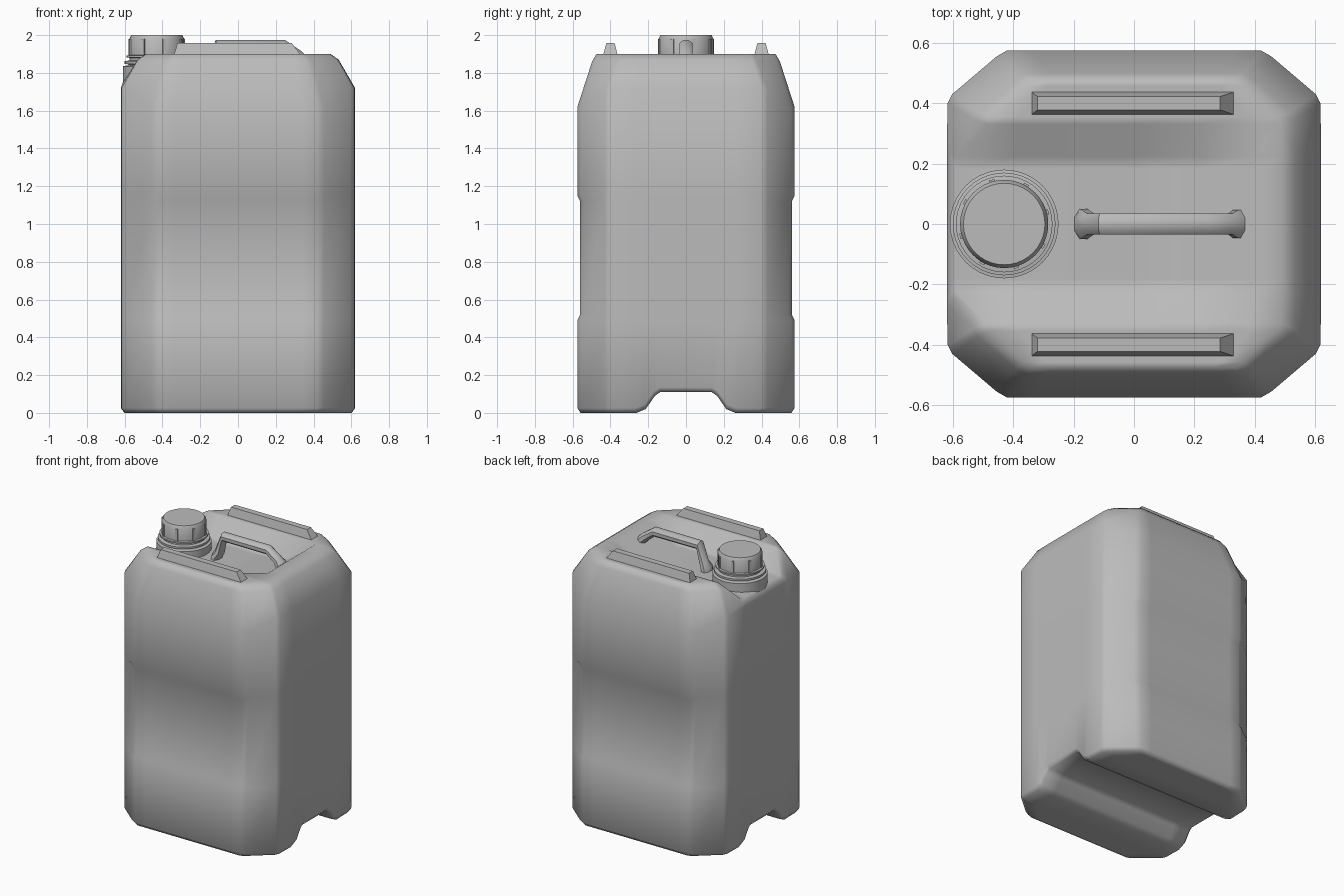
import bpy, bmesh, math
from mathutils import Vector

if "Cube" in bpy.data.objects:
    bpy.data.objects.remove(bpy.data.objects["Cube"])

grey = bpy.data.materials.new("grey_plastic")
grey.use_nodes = True
grey.diffuse_color = (0.5, 0.5, 0.5, 1)
grey.node_tree.nodes["Principled BSDF"].inputs["Base Color"].default_value = (0.5, 0.5, 0.5, 1)


def finish(bm, name, angle=None):
    """Turn a bmesh into a shaded object; no angle means smooth everywhere."""
    bmesh.ops.recalc_face_normals(bm, faces=bm.faces)
    mesh = bpy.data.meshes.new(name)
    bm.to_mesh(mesh)
    bm.free()
    mesh.materials.append(grey)
    obj = bpy.data.objects.new(name, mesh)
    bpy.context.collection.objects.link(obj)
    bpy.ops.object.select_all(action="DESELECT")
    obj.select_set(True)
    bpy.context.view_layer.objects.active = obj
    if angle is None:
        bpy.ops.object.shade_smooth()
    else:
        bpy.ops.object.shade_smooth_by_angle(angle=math.radians(angle))
    return obj


def skin(bm, rings, caps=True):
    """Join rings of equal length with quads."""
    n = len(rings[0])
    for a, b in zip(rings, rings[1:]):
        for k in range(n):
            m = (k + 1) % n
            bm.faces.new((a[k], a[m], b[m], b[k]))
    if caps:
        bm.faces.new(rings[0])
        bm.faces.new(rings[-1])


# Body: stacked chamfered outlines, closed by a grid at the top and bottom
half = [(.14, .62), (.17, .62), (.22, .62), (.27, .62),
        (.4, .617), (.43, .602), (.555, .455), (.575, .42)]
rows = [(-y, x) for y, x in reversed(half)] + half
cols = [-1, -.8, -.4, 0, .45, .8, 1]
NR, NC = len(rows), len(cols)
ARCH = {.14: .11, .17: .09, .22: .02}
FLOOR, RIM = 1.78, 1.9

# Each level: height at the sides, height at front and back, x scale, y scale, label inset
levels = [(0, 0, .97, .97, 1), (.025, .025, 1, 1, 1),
          (.49, .49, 1, 1, 1), (.52, .52, 1, 1, .975),
          (1.12, 1.12, 1, 1, .975), (1.15, 1.15, 1, 1, 1),
          (1.72, 1.62, 1, 1, 1), (1.87, 1.86, .86, .865, 1),
          (RIM, RIM, .79, .825, 1)]
TOP = len(levels) - 1


def body_point(lv, i, j):
    z_side, z_front, sx, sy, inset = levels[lv]
    y, half_x = rows[j]
    flat = abs(y) > .5
    z = z_front if flat else z_side
    x = cols[i] * half_x * sx
    inner = abs(y) < .3
    if lv < 2:
        z += ARCH.get(abs(y), 0)
    # Trough for the spout and handle, open towards the spout side
    if inner and i == 0 and lv == TOP - 1:
        x, z = -.61, 1.75
    if inner and lv == TOP:
        if i == 0:
            x, z = -.59, FLOOR - .01
        elif cols[i] < .6:
            z = FLOOR
    return Vector((x, y * sy * (inset if flat else 1), z))


border = ([(i, 0) for i in range(NC)] + [(NC - 1, j) for j in range(1, NR)]
          + [(i, NR - 1) for i in range(NC - 2, -1, -1)] + [(0, j) for j in range(NR - 2, 0, -1)])
bm = bmesh.new()
rings = [[bm.verts.new(body_point(lv, i, j)) for i, j in border] for lv in range(TOP + 1)]
skin(bm, rings, caps=False)
for lv in (0, TOP):
    grid = dict(zip(border, rings[lv]))
    for i in range(NC):
        for j in range(NR):
            if (i, j) not in grid:
                grid[i, j] = bm.verts.new(body_point(lv, i, j))
    for i in range(NC - 1):
        for j in range(NR - 1):
            bm.faces.new((grid[i, j], grid[i + 1, j], grid[i + 1, j + 1], grid[i, j + 1]))
finish(bm, "body")

# Rails along both top edges
for side, name in ((-1, "front_rail"), (1, "back_rail")):
    bm = bmesh.new()
    sections = []
    for x0, x1, w, z in ((-.345, .345, .042, 1.88), (-.32, .285, .022, 1.957)):
        sections.append([bm.verts.new((x, side * .4 + y, z))
                         for x, y in ((x0, -w), (x1, -w), (x1, w), (x0, w))])
    skin(bm, sections)
    finish(bm, name, 30)


# Spout and screw cap
def lathe(name, profile, x, segments=40, angle=35):
    bm = bmesh.new()
    turned = []
    for r, z in profile:
        turned.append([bm.verts.new((x + r * math.cos(t), r * math.sin(t), z))
                       for t in (math.tau * k / segments for k in range(segments))])
    skin(bm, turned)
    return finish(bm, name, angle)


SPOUT_X = -.43
lathe("spout", [(.18, 1.7), (.18, 1.835), (.15, 1.84), (.15, 1.85)], SPOUT_X)
lathe("spout_collar", [(.15, 1.845), (.17, 1.848), (.17, 1.862), (.145, 1.866),
                       (.145, 1.88), (.16, 1.882), (.16, 1.892), (.14, 1.895)], SPOUT_X)
lathe("cap", [(.146, 1.89), (.146, 1.98), (.135, 2), (.12, 2)], SPOUT_X)

# Grip ribs around the cap
bm = bmesh.new()
for k in range(8):
    t = math.tau * (k + .35) / 8
    made = bmesh.ops.create_cube(bm, size=1)["verts"]
    for v in made:
        r, s = .144 + v.co.x * .016, v.co.y * .018
        v.co = (SPOUT_X + r * math.cos(t) - s * math.sin(t),
                r * math.sin(t) + s * math.cos(t), 1.936 + v.co.z * .085)
finish(bm, "cap_ribs", 30)

# Carry handle: an eight-sided bar swept along a bent path with flared feet
path = [(-.17, 1.765, 1.45), (-.165, 1.8, 1.4), (-.145, 1.83, 1), (-.11, 1.945, 1),
        (.245, 1.945, 1), (.32, 1.89, 1), (.335, 1.875, 1.3), (.36, 1.85, 1.3)]
bm = bmesh.new()
sections = []
for k, (x, z, flare) in enumerate(path):
    a, b = path[max(k - 1, 0)], path[min(k + 1, len(path) - 1)]
    along = Vector((b[0] - a[0], 0, b[1] - a[1])).normalized()
    normal = Vector((-along.z, 0, along.x))
    ring = []
    for m in range(8):
        t = math.tau * (m + .5) / 8
        offset = normal * (.032 * math.sin(t)) + Vector((0, .038 * flare * math.cos(t), 0))
        ring.append(bm.verts.new(Vector((x, 0, z)) + offset))
    sections.append(ring)
skin(bm, sections)
finish(bm, "handle", 50)
